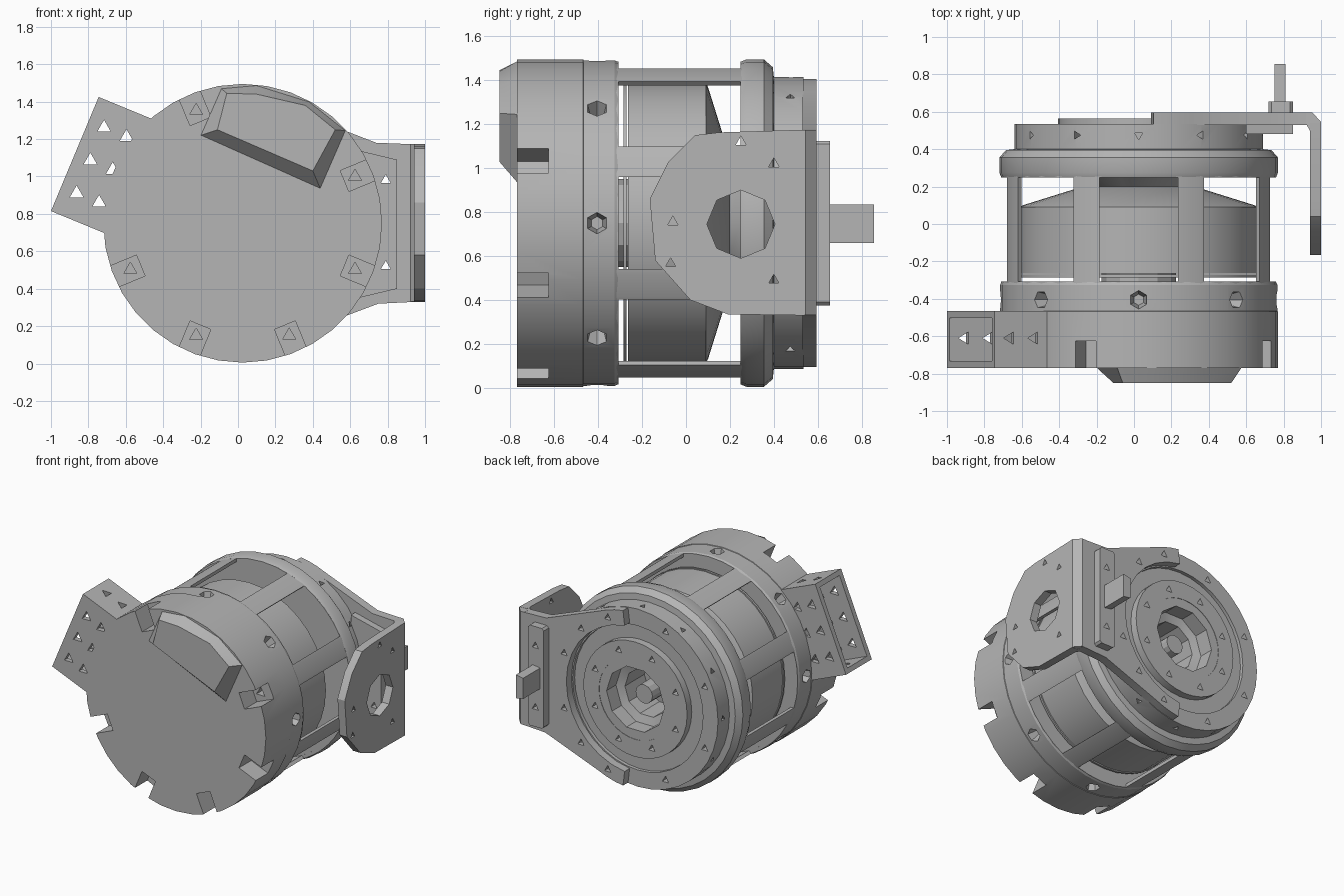
import bpy, bmesh
from math import sin, cos, pi, radians
from mathutils import Matrix, Vector

if "Cube" in bpy.data.objects:
    bpy.data.objects.remove(bpy.data.objects["Cube"], do_unlink=True)

CX, CZ = 0.025, 0.75          # motor axis, running along y
EIGHTHS = [k * pi / 4 for k in range(8)]
NOTCHES = [pi / 8 + k * pi / 4 for k in (0, 2, 4, 5, 6, 7)]

grey = bpy.data.materials.new("plain grey")
grey.use_nodes = True
grey.diffuse_color = (0.46, 0.46, 0.46, 1)
grey.node_tree.nodes["Principled BSDF"].inputs["Base Color"].default_value = (0.46, 0.46, 0.46, 1)


def finish(name, bm):
    bmesh.ops.recalc_face_normals(bm, faces=bm.faces)
    mesh = bpy.data.meshes.new(name)
    bm.to_mesh(mesh)
    bm.free()
    obj = bpy.data.objects.new(name, mesh)
    bpy.context.collection.objects.link(obj)
    mesh.materials.append(grey)
    return obj


def loft(name, ring_a, ring_b):
    """Solid between two matching rings of 3D points."""
    bm = bmesh.new()
    a = [bm.verts.new(p) for p in ring_a]
    b = [bm.verts.new(p) for p in ring_b]
    bm.faces.new(a)
    bm.faces.new(b[::-1])
    for i in range(len(a)):
        j = (i + 1) % len(a)
        bm.faces.new((a[i], b[i], b[j], a[j]))
    return finish(name, bm)


def prism(name, pts, axis, lo, hi):
    """Extrude a 2D outline along axis 0, 1 or 2."""
    def place(p, h):
        v = list(p)
        v.insert(axis, h)
        return v
    return loft(name, [place(p, lo) for p in pts], [place(p, hi) for p in pts])


def lathe(name, profile, segs=36):
    """Turn a closed (radius, y) profile around the motor axis."""
    bm = bmesh.new()
    rings = []
    for r, y in profile:
        if r == 0:
            rings.append([bm.verts.new((CX, y, CZ))] * segs)
        else:
            rings.append([bm.verts.new((CX + r * cos(2 * pi * i / segs), y, CZ + r * sin(2 * pi * i / segs)))
                          for i in range(segs)])
    for a, b in zip(rings, rings[1:] + rings[:1]):
        for i in range(segs):
            j = (i + 1) % segs
            quad = list(dict.fromkeys((a[i], b[i], b[j], a[j])))
            if len(quad) > 2:
                bm.faces.new(quad)
    return finish(name, bm)


def polar(r, a):
    return (CX + r * cos(a), CZ + r * sin(a))


def around(r, y, a):
    """Frame on the motor: local x points outward, y runs along the axis."""
    x, z = polar(r, a)
    return Matrix.Translation((x, y, z)) @ Matrix.Rotation(-a, 4, 'Y')


def block(bm, frame, size):
    bmesh.ops.create_cube(bm, size=1, matrix=frame @ Matrix.Diagonal((*size, 1)))


def drill(bm, centre, direction, r, depth, sides=3, tip=1.0):
    turn = Vector(direction).to_track_quat('Z', 'Y').to_matrix().to_4x4()
    bmesh.ops.create_cone(bm, cap_ends=True, segments=sides, radius1=r * tip, radius2=r,
                          depth=depth, matrix=Matrix.Translation(centre) @ turn)


def cut(obj, bm):
    cutter = finish("cutter", bm)
    cutter.hide_render = True
    mod = obj.modifiers.new("cut", 'BOOLEAN')
    mod.operation, mod.solver, mod.object = 'DIFFERENCE', 'EXACT', cutter
    bpy.context.view_layer.update()
    graph = bpy.context.evaluated_depsgraph_get()
    mesh = bpy.data.meshes.new_from_object(obj.evaluated_get(graph))
    obj.modifiers.clear()
    obj.data = mesh
    bpy.data.objects.remove(cutter, do_unlink=True)


# Front shell and collar with rim notches and countersunk radial screws
shell = lathe("front_shell", [(0, -0.77), (0.745, -0.77), (0.745, -0.468), (0.741, -0.466),
                              (0.741, -0.325), (0.733, -0.308), (0, -0.308)])
bm = bmesh.new()
for a in NOTCHES:
    block(bm, around(0.69, -0.72, a), (0.2, 0.19, 0.12))
for a in EIGHTHS:
    x, z = polar(0.72, a)
    drill(bm, (x, -0.405, z), (cos(a), 0, sin(a)), 0.06, 0.13, 6, 0.5)
cut(shell, bm)
bm = bmesh.new()
for a in NOTCHES:
    x, z = polar(0.65, a)
    drill(bm, (x, -0.6, z), (0, 1, 0), 0.04, 0.12)
cut(shell, bm)

# Thin windowed cage
cage = lathe("window_cage", [(0.71, -0.33), (0.735, -0.33), (0.735, 0.27), (0.71, 0.27)], 40)
bm = bmesh.new()
for a in EIGHTHS:
    block(bm, around(0.7, -0.03, a), (0.24, 0.555, 0.42))
cut(cage, bm)

# Rotor can, its cone and the shaft
lathe("rotor_can", [(0, -0.265), (0.64, -0.265), (0.64, 0.09), (0.62, 0.1), (0.3, 0.2), (0, 0.2)])
lathe("rotor_rim", [(0, -0.285), (0.645, -0.285), (0.645, -0.27), (0, -0.27)])
lathe("rotor_shaft", [(0, -0.32), (0.2, -0.32), (0.2, 0.19), (0.07, 0.21), (0.07, 0.46), (0, 0.46)], 12)

# Rear housing with stepped face, flat-sided bore and screw holes
rear = lathe("rear_housing", [(0.3, 0.25), (0.735, 0.25), (0.745, 0.275), (0.745, 0.355), (0.71, 0.395),
                              (0.665, 0.4), (0.665, 0.535), (0.54, 0.535), (0.54, 0.51), (0.43, 0.51),
                              (0.43, 0.565), (0.3, 0.565)])
bm = bmesh.new()
for k in range(12):
    a = k * pi / 6
    x, z = polar(0.66, a)
    drill(bm, (x, 0.475, z), (cos(a), 0, sin(a)), 0.025, 0.12)
for a in EIGHTHS:
    for r in (0.36, 0.6):
        x, z = polar(r, a + pi / 8)
        drill(bm, (x, 0.55, z), (0, 1, 0), 0.03, 0.16)
cut(rear, bm)
lathe("bearing_bore", [(0.18, 0.195), (0.25, 0.195), (0.32, 0.25), (0.32, 0.562), (0.24, 0.562),
                       (0.24, 0.45), (0.18, 0.43)], 10)

# Bevelled blister on the front face
base = [(-0.2, 1.22), (0.44, 0.935), (0.575, 1.245), (0.38, 1.40), (0.1, 1.487), (-0.09, 1.47)]
top = [(-0.11, 1.25), (0.40, 1.03), (0.52, 1.25), (0.36, 1.38), (0.1, 1.44), (-0.06, 1.445)]
loft("front_blister", [(x, -0.768, z) for x, z in base], [(x, -0.85, z) for x, z in top])

# Box bracket on the right side, hollow and open at its outer end
corners = [Vector(p) for p in ((-0.745, 1.425), (-1.0, 0.815), (-0.56, 0.634), (-0.305, 1.244))]
arm = prism("side_box_bracket", corners, 1, -0.77, -0.465)
along = (corners[0] - corners[1]).normalized()
out = Vector((-along.y, along.x))
mid = (corners[0] + corners[1]) / 2
bm = bmesh.new()
frame = Matrix(((out.x, 0, along.x, mid.x), (0, 1, 0, -0.617), (out.y, 0, along.y, mid.y), (0, 0, 0, 1)))
block(bm, frame, (0.62, 0.23, 0.59))
cut(arm, bm)
bm = bmesh.new()
for s in (-0.19, 0, 0.19):
    for d in (0.09, 0.22):
        p = mid + along * s - out * d
        drill(bm, (p.x, -0.62, p.y), (0, 1, 0), 0.042, 0.5)
for d in (0.09, 0.23):
    p = mid - out * d
    drill(bm, (p.x, -0.61, p.y), (along.x, 0, along.y), 0.038, 0.8)
cut(arm, bm)


def arc(r, a0, a1, n):
    return [polar(r, radians(a0 + (a1 - a0) * i / n)) for i in range(n + 1)]


# Rear mounting plate hugging the housing
outline = (arc(0.66, 83, 65, 3) + [(0.74, 1.18), (0.95, 1.172), (0.95, 0.33), (0.75, 0.32)]
           + arc(0.66, -65, -83, 3) + arc(0.55, -83, 83, 14))
plate = prism("mounting_plate", outline, 1, 0.53, 0.595)
bm = bmesh.new()
for a in (-70, -45, -20, 20, 45, 70):
    x, z = polar(0.605, radians(a))
    drill(bm, (x, 0.6, z), (0, 1, 0), 0.03, 0.08)
cut(plate, bm)

# Side flange with octagonal port and bent corner
flange = prism("side_flange", [(-0.165, 0.86), (-0.08, 1.03), (0.04, 1.15), (0.15, 1.163), (0.54, 1.175),
                               (0.54, 0.33), (0.19, 0.335), (0.02, 0.4), (-0.14, 0.58)], 0, 0.94, 1.0)
bm = bmesh.new()
drill(bm, (0.97, 0.25, 0.745), (1, 0, 0), 0.155, 0.3, 8)
for y, z in ((0.25, 1.12), (0.4, 1.02), (-0.06, 0.755), (-0.07, 0.565), (0.4, 0.49)):
    drill(bm, (0.97, y, z), (1, 0, 0), 0.027, 0.3)
cut(flange, bm)
prism("bent_corner", [(0.92, 0.535), (0.92, 0.595), (0.955, 0.595), (1.0, 0.545), (1.0, 0.52), (0.94, 0.5)],
      2, 0.331, 1.174)

# Clamp pads either side of the plate, and the lever
inner = prism("inner_clamp_pad", [(0.6, 1.15), (0.85, 1.09), (0.85, 0.4), (0.6, 0.34)], 1, 0.48, 0.535)
outer = prism("outer_clamp_pad", [(0.72, 1.11), (0.735, 1.125), (0.835, 1.125), (0.85, 1.11),
                                  (0.85, 0.39), (0.835, 0.375), (0.735, 0.375), (0.72, 0.39)], 1, 0.59, 0.655)
for part in (inner, outer, plate):
    bm = bmesh.new()
    for z in (0.52, 0.98):
        drill(bm, (0.79, 0.57, z), (0, 1, 0), 0.03, 0.4)
    cut(part, bm)
prism("lever", [(0.75, 0.67), (0.81, 0.66), (0.81, 0.835), (0.75, 0.825)], 1, 0.64, 0.855)

# Smooth turned parts, keeping their edges crisp
bpy.ops.object.select_all(action='DESELECT')
for obj in bpy.context.collection.objects:
    if obj.type == 'MESH':
        obj.select_set(True)
        bpy.context.view_layer.objects.active = obj
bpy.ops.object.shade_smooth_by_angle(angle=radians(25))
